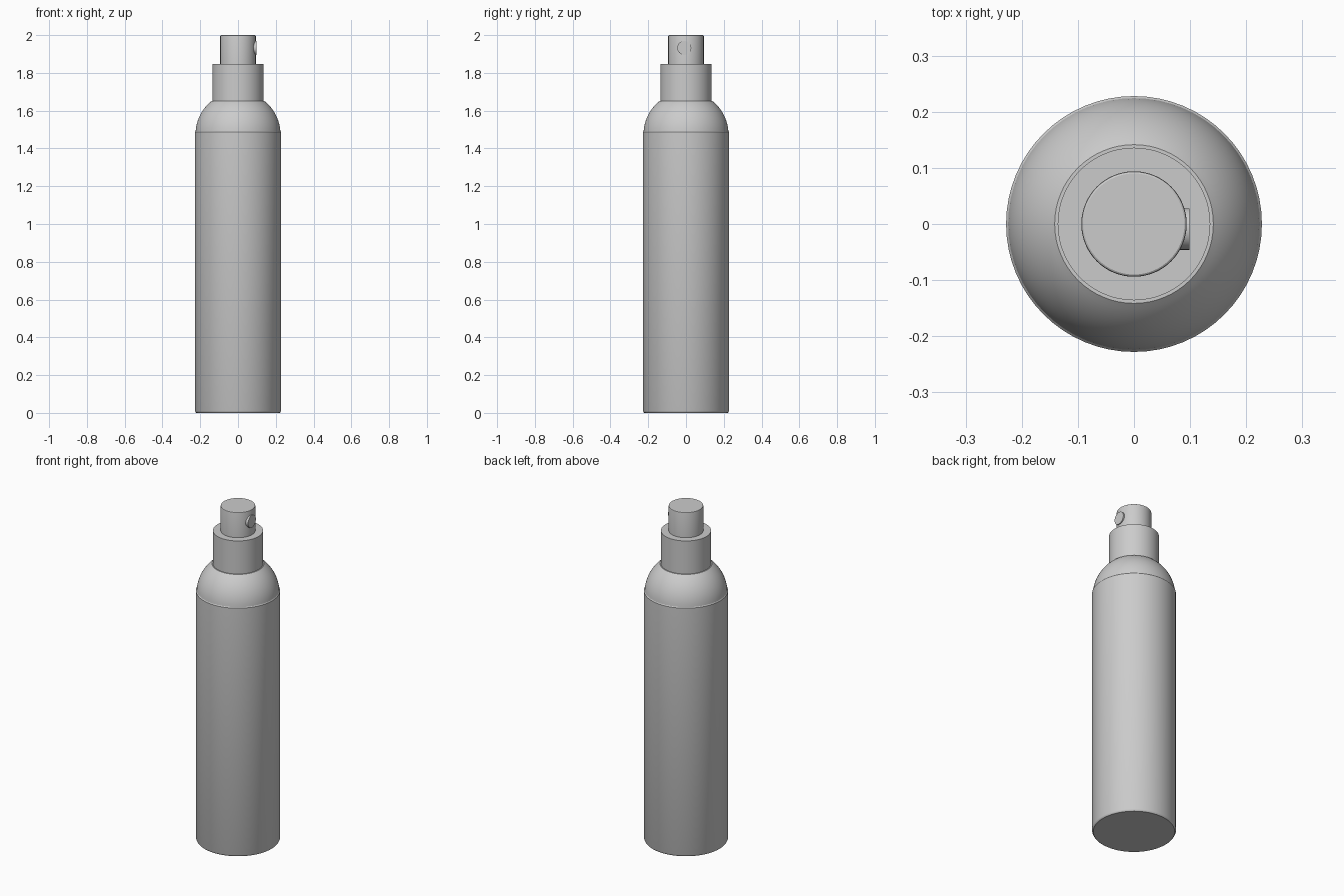
import bpy, bmesh, math
from mathutils import Matrix

if "Cube" in bpy.data.objects:
    bpy.data.objects.remove(bpy.data.objects["Cube"])

grey = bpy.data.materials.new("light_grey")
grey.diffuse_color = (0.6, 0.6, 0.6, 1)
grey.use_nodes = True
grey.node_tree.nodes["Principled BSDF"].inputs["Base Color"].default_value = grey.diffuse_color


def finish(name, bm):
    bmesh.ops.recalc_face_normals(bm, faces=bm.faces)
    me = bpy.data.meshes.new(name)
    bm.to_mesh(me)
    bm.free()
    me.materials.append(grey)
    ob = bpy.data.objects.new(name, me)
    bpy.context.collection.objects.link(ob)
    bpy.ops.object.select_all(action='DESELECT')
    ob.select_set(True)
    bpy.context.view_layer.objects.active = ob
    bpy.ops.object.shade_smooth_by_angle(angle=math.radians(30))
    return ob


def lathe(name, profile, n=64):
    """Spin (radius, height) points around z, closing both ends."""
    bm = bmesh.new()
    rings = [[bm.verts.new((r * math.cos(2 * math.pi * i / n),
                            r * math.sin(2 * math.pi * i / n), z))
              for i in range(n)] for r, z in profile]
    for a, b in zip(rings, rings[1:]):
        for i in range(n):
            j = (i + 1) % n
            bm.faces.new((a[i], a[j], b[j], b[i]))
    bm.faces.new(rings[0][::-1])
    bm.faces.new(rings[-1])
    return finish(name, bm)


# Bottle: straight body, tiny lip, then a spherical shoulder
R, zc = 0.225, 1.475
start, end = math.asin(0.018 / R), math.asin(0.175 / R)
shoulder = [(R * math.cos(a), zc + R * math.sin(a))
            for a in (start + (end - start) * i / 14 for i in range(15))]
lathe("bottle", [(0.221, 0), (0.225, 0.003), (0.228, 0.01), (0.228, 1.488)] + shoulder)

# Collar around the neck
lathe("collar", [(0.136, 1.648), (0.136, 1.848)])

# Spray button with a softened top edge
lathe("spray_button", [(0.094, 1.84), (0.094, 1.994), (0.093, 1.998), (0.090, 2.0)])

# Round nozzle outlet on the +x side
bm = bmesh.new()
bmesh.ops.create_cone(bm, cap_ends=True, segments=40, radius1=0.037, radius2=0.037,
                      depth=0.04,
                      matrix=Matrix.Translation((0.079, -0.009, 1.932))
                      @ Matrix.Rotation(math.pi / 2, 4, 'Y'))
finish("nozzle", bm)
